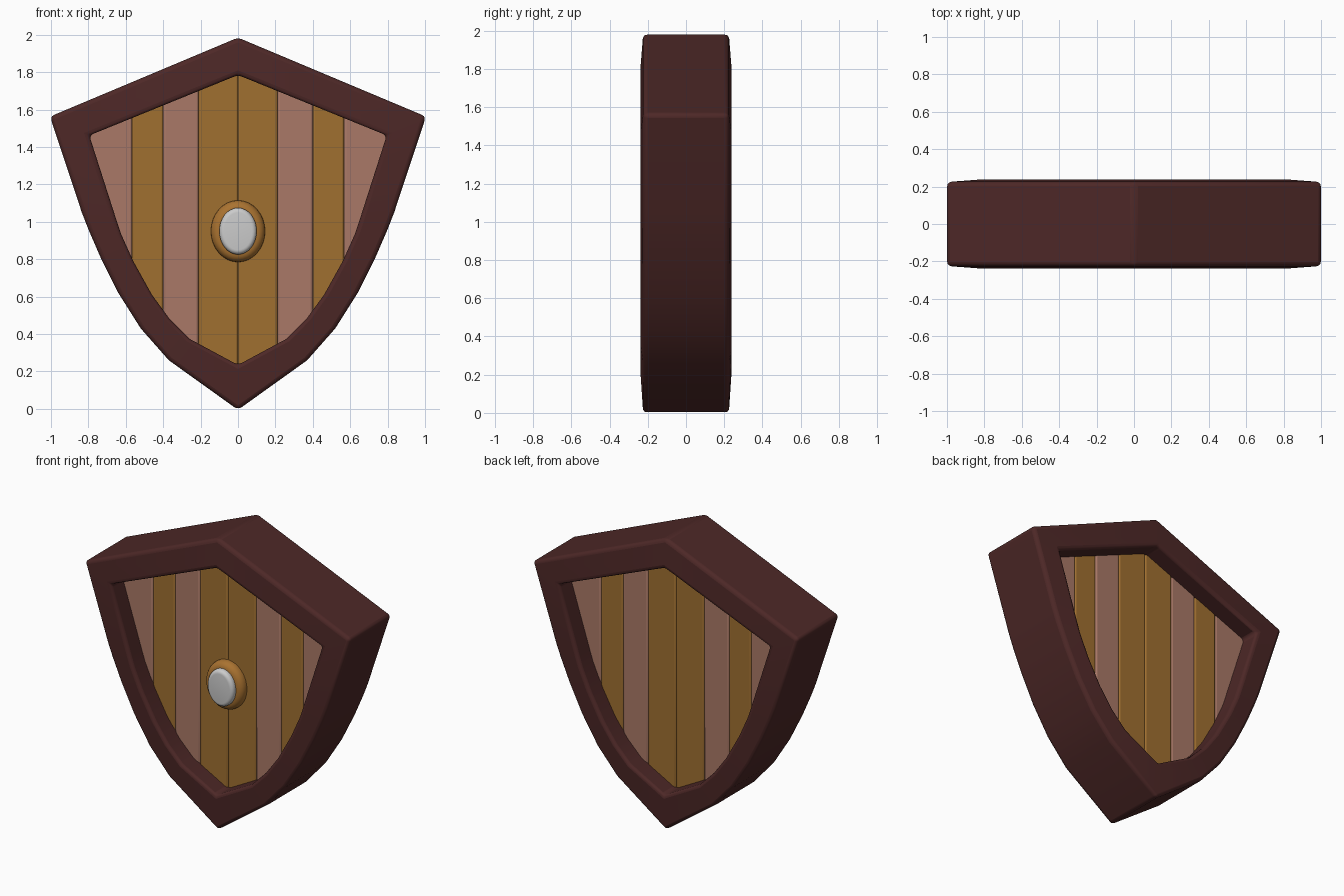
import bpy, bmesh, math

if "Cube" in bpy.data.objects:
    bpy.data.objects.remove(bpy.data.objects["Cube"])

# half outlines of the rim, top to bottom (x, z)
OUTER = [(0, 1.985), (1.005, 1.563), (0.835, 1.05), (0.80, 0.96), (0.735, 0.81), (0.64, 0.62),
         (0.52, 0.43), (0.37, 0.26), (0, -0.005)]
INNER = [(0, 1.785), (0.795, 1.462), (0.65, 1.01), (0.625, 0.935), (0.56, 0.79), (0.46, 0.61),
         (0.365, 0.48), (0.26, 0.375), (0, 0.235)]


def material(name, rgb):
    m = bpy.data.materials.new(name)
    m.diffuse_color = (*rgb, 1)
    m.use_nodes = True
    m.node_tree.nodes["Principled BSDF"].inputs["Base Color"].default_value = m.diffuse_color
    return m


DARK = material("dark_wood", (0.075, 0.021, 0.02))
BROWN = material("brown_wood", (0.35, 0.16, 0.03))
PINK = material("pale_wood", (0.40, 0.19, 0.135))
GOLD = material("bronze", (0.40, 0.17, 0.03))


def finish(name, bm, mat=None, bevel=0, angle=35):
    bmesh.ops.recalc_face_normals(bm, faces=bm.faces)
    me = bpy.data.meshes.new(name)
    bm.to_mesh(me)
    bm.free()
    ob = bpy.data.objects.new(name, me)
    bpy.context.collection.objects.link(ob)
    if mat:
        me.materials.append(mat)
    if bevel:
        mod = ob.modifiers.new("bevel", 'BEVEL')
        mod.width, mod.segments = bevel, 3
        mod.limit_method, mod.angle_limit = 'ANGLE', math.radians(30)
    bpy.ops.object.select_all(action='DESELECT')
    ob.select_set(True)
    bpy.context.view_layer.objects.active = ob
    bpy.ops.object.shade_smooth_by_angle(angle=math.radians(angle))
    return ob


def bridge(bm, a, b):
    n = len(a)
    for i in range(n):
        j = (i + 1) % n
        bm.faces.new((a[i], a[j], b[j], b[i]))


def full(half):
    return half + [(-x, z) for x, z in reversed(half[1:-1])]


# rim: faces slope slightly from the inner edge to the outer edge
bm = bmesh.new()
loops = [[bm.verts.new((x, y, z)) for x, z in full(half)]
         for half, y in ((OUTER, -0.224), (INNER, -0.24), (INNER, 0.24), (OUTER, 0.224))]
for i in range(4):
    bridge(bm, loops[i], loops[(i + 1) % 4])
finish("rim", bm, DARK, 0.022)

# planks: ends are hidden inside the rim
MID = [((a[0] + b[0]) / 2, (a[1] + b[1]) / 2) for a, b in zip(OUTER, INNER)]


def height(pts, x):
    for (x0, z0), (x1, z1) in zip(pts, pts[1:]):
        if min(x0, x1) <= x <= max(x0, x1):
            return z0 + (z1 - z0) * (x - x0) / (x1 - x0)


EDGES = [0, 0.212, 0.40, 0.567, 0.86]
for side, label in ((-1, "left"), (1, "right")):
    for k, (a, b) in enumerate(zip(EDGES, EDGES[1:])):
        bm = bmesh.new()
        prof = [(x, height(pts, x)) for x, pts in
                ((a, MID[:2]), (b, MID[:2]), (b, MID[1:]), (a, MID[1:]))]
        f, r = ([bm.verts.new((side * x, y, z)) for x, z in prof] for y in (-0.11, 0.11))
        bm.faces.new(f)
        bm.faces.new(r)
        bridge(bm, f, r)
        finish(f"plank_{label}_{k + 1}", bm, PINK if k % 2 else BROWN, 0.012)


# oval centre boss: bronze collar and grey cap, turned about the y axis
def oval(name, profile, mat=None):
    bm = bmesh.new()
    n = 32
    rings = [[bm.verts.new((rx * math.cos(t), y, 0.95 + rz * math.sin(t)))
              for t in (2 * math.pi * i / n for i in range(n))] for rx, rz, y in profile]
    for a, b in zip(rings, rings[1:]):
        bridge(bm, a, b)
    bm.faces.new(rings[0])
    bm.faces.new(rings[-1])
    finish(name, bm, mat, angle=50)


def dome(rx, rz, y0, y1, r, steps=5):
    arc = [math.pi / 2 * i / steps for i in range(steps + 1)]
    return [(rx, rz, y0)] + [(rx - r * (1 - math.cos(t)), rz - r * (1 - math.cos(t)),
                              y1 + r * (1 - math.sin(t))) for t in arc]


oval("boss_collar", dome(0.145, 0.165, -0.09, -0.165, 0.045), GOLD)
oval("boss_cap", dome(0.10, 0.125, -0.12, -0.20, 0.025))
